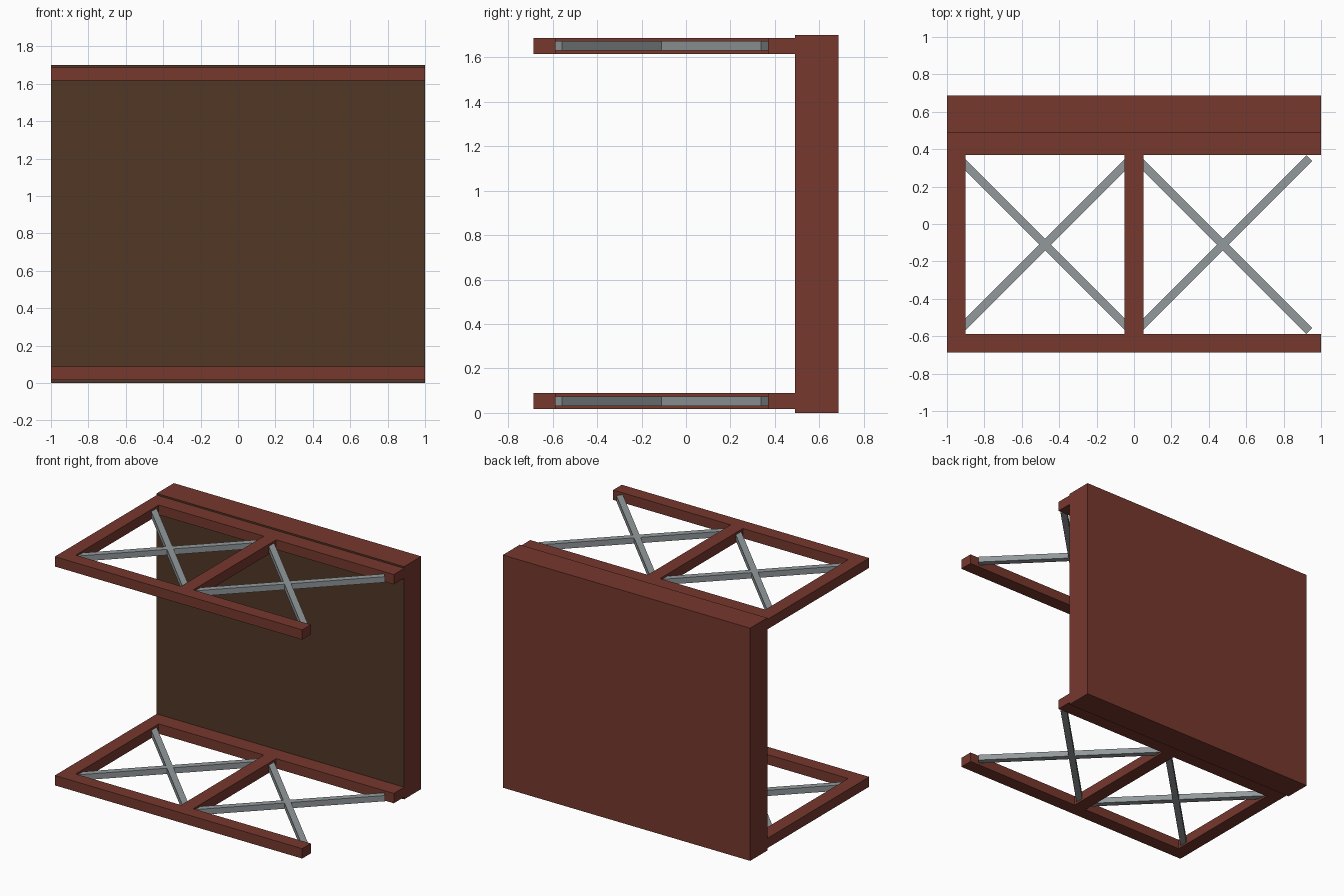
import bpy
from math import radians

if "Cube" in bpy.data.objects:
    bpy.data.objects.remove(bpy.data.objects["Cube"])


def material(name, color):
    m = bpy.data.materials.new(name)
    m.diffuse_color = (*color, 1)
    m.use_nodes = True
    m.node_tree.nodes["Principled BSDF"].inputs["Base Color"].default_value = m.diffuse_color
    return m


RED = material("red_paint", (0.18, 0.04, 0.027))
BROWN = material("dark_brown", (0.083, 0.039, 0.019))
STEEL = material("grey_steel", (0.29, 0.32, 0.33))


def box(name, lo, hi, mat):
    """Axis-aligned box between two corners."""
    centre = [(a + b) / 2 for a, b in zip(lo, hi)]
    bpy.ops.mesh.primitive_cube_add(size=1, location=centre)
    ob = bpy.context.object
    ob.name = name
    ob.scale = [b - a for a, b in zip(lo, hi)]
    bpy.ops.object.transform_apply(location=False, rotation=False, scale=True)
    ob.data.materials.append(mat)
    return ob


# Back wall: red slab with a dark front face
wall = box("back_wall", (-1, 0.49, 0), (1, 0.687, 1.70), RED)
wall.data.materials.append(BROWN)
for face in wall.data.polygons:
    if face.normal.y < -0.9:
        face.material_index = 1


def frame(label, zc):
    """Horizontal frame, open on the right, with crossed braces."""
    z0, z1 = zc - 0.036, zc + 0.036
    box(label + "_back_beam", (-1, 0.37, z0), (1, 0.49, z1), RED)
    box(label + "_front_beam", (-1, -0.687, z0), (1, -0.587, z1), RED)
    box(label + "_left_post", (-1, -0.587, z0), (-0.90, 0.37, z1), RED)
    box(label + "_middle_post", (-0.05, -0.587, z0), (0.05, 0.37, z1), RED)
    # Crossed braces in both bays
    for side, x in (("left", -0.475), ("right", 0.475)):
        for n, angle in enumerate((45, -45), 1):
            brace = box(f"{label}_{side}_brace_{n}",
                        (-0.654, -0.022, -0.021), (0.654, 0.022, 0.021), STEEL)
            brace.location = (x, -0.11, zc)
            brace.rotation_euler.z = radians(angle)


# Lower and upper frames
frame("lower", 0.053)
frame("upper", 1.652)
